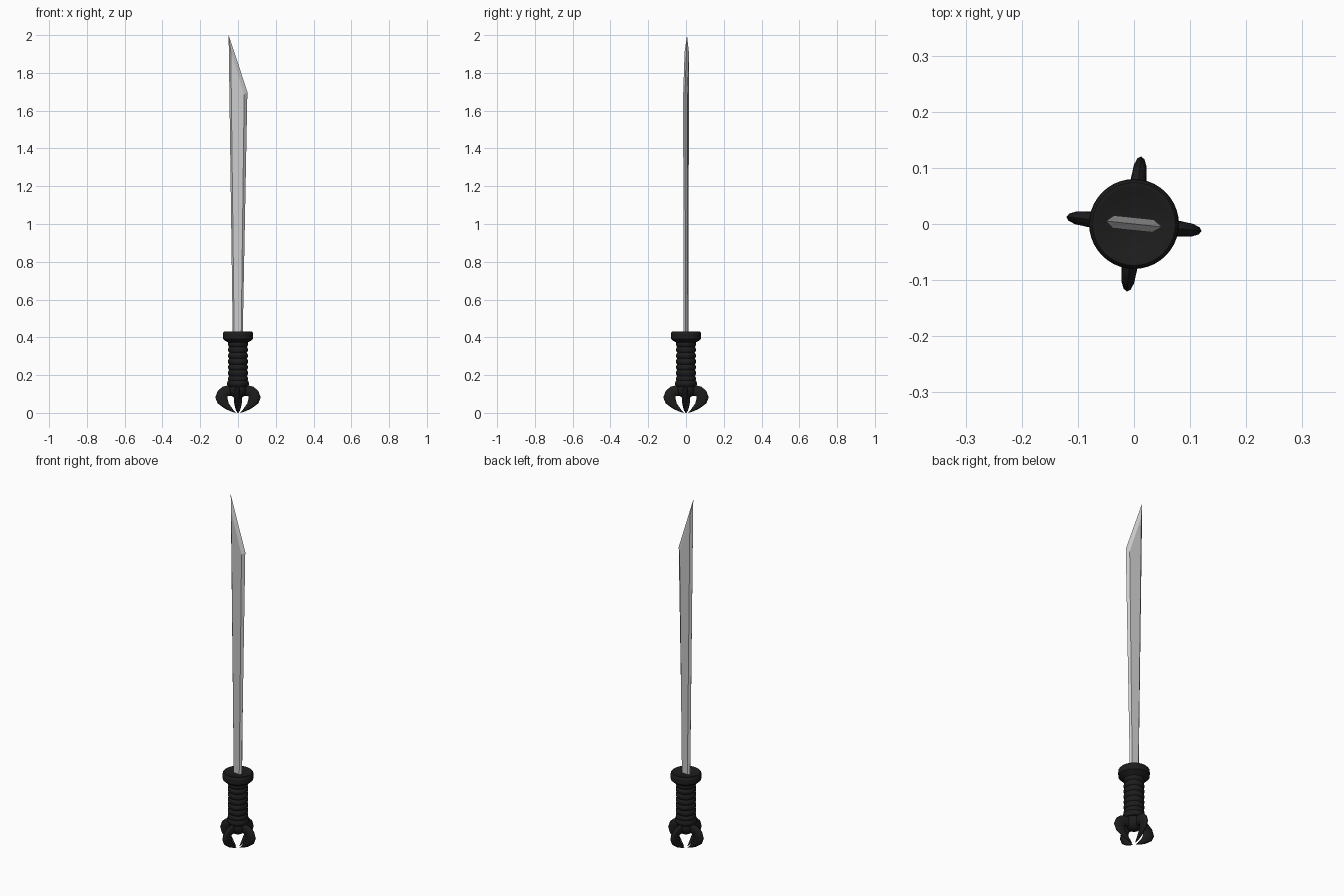
import bpy, bmesh, math
from mathutils import Matrix, Vector

if "Cube" in bpy.data.objects:
    bpy.data.objects.remove(bpy.data.objects["Cube"])

TWIST = math.radians(-6)

black = bpy.data.materials.new("black_metal")
black.diffuse_color = (0.012, 0.012, 0.012, 1)
black.use_nodes = True
black.node_tree.nodes["Principled BSDF"].inputs["Base Color"].default_value = black.diffuse_color


def finish(name, verts, faces, mat=None, smooth=None):
    mesh = bpy.data.meshes.new(name)
    mesh.from_pydata(verts, [], faces)
    bm = bmesh.new()
    bm.from_mesh(mesh)
    bmesh.ops.remove_doubles(bm, verts=bm.verts, dist=1e-5)
    bmesh.ops.recalc_face_normals(bm, faces=bm.faces)
    bm.to_mesh(mesh)
    bm.free()
    obj = bpy.data.objects.new(name, mesh)
    bpy.context.collection.objects.link(obj)
    if mat:
        mesh.materials.append(mat)
    if smooth:
        bpy.ops.object.select_all(action='DESELECT')
        bpy.context.view_layer.objects.active = obj
        obj.select_set(True)
        bpy.ops.object.shade_smooth_by_angle(angle=math.radians(smooth))
    return obj


def skin(rings):
    """Join equal-sized closed rings and cap both ends."""
    n = len(rings[0])
    verts = [v for r in rings for v in r]
    faces = [(i * n + j, i * n + (j + 1) % n, (i + 1) * n + (j + 1) % n, (i + 1) * n + j)
             for i in range(len(rings) - 1) for j in range(n)]
    last = (len(rings) - 1) * n
    faces += [tuple(reversed(range(n))), tuple(range(last, last + n))]
    return verts, faces


def lathe(name, profile, sides=40):
    rings = [[(r * math.cos(2 * math.pi * k / sides), r * math.sin(2 * math.pi * k / sides), z)
              for k in range(sides)] for r, z in profile]
    return finish(name, *skin(rings), black, 40)


# Blade: sharp outline with a raised flat on each side
outline = [(-0.028, 0.40), (0.025, 0.40), (0.05, 1.70), (-0.05, 2.0)]
flat = [(-0.019, 0.40), (0.018, 0.40), (0.034, 1.685), (-0.037, 1.91)]
verts = [(x, 0, z) for x, z in outline]
verts += [(x, s * 0.0115, z) for s in (-1, 1) for x, z in flat]
faces = [(4, 5, 6, 7), (8, 9, 10, 11)]
for base in (4, 8):
    for i in range(4):
        j = (i + 1) % 4
        faces.append((i, j, base + j, base + i))
blade = finish("blade", verts, faces)
blade.rotation_euler.z = TWIST

# Guard disc with rounded rim and shallow dish
lathe("guard", [(0.045, 0.36), (0.053, 0.375), (0.070, 0.382), (0.079, 0.391), (0.080, 0.41),
                (0.079, 0.424), (0.074, 0.430), (0.066, 0.430), (0.056, 0.424), (0.001, 0.424)])

# Grip made of stacked rounded rings
grip = [(0.001, 0.16)]
rings, bottom, top = 7, 0.165, 0.38
pitch = (top - bottom) / rings
for i in range(rings):
    z = bottom + i * pitch
    grip += [(0.046, z), (0.051, z + pitch * 0.16), (0.053, z + pitch * 0.5),
             (0.051, z + pitch * 0.84)]
grip += [(0.046, top), (0.001, top)]
lathe("grip", grip)

# Collar and rounded pommel core
lathe("pommel_collar", [(0.001, 0.14), (0.05, 0.14), (0.057, 0.148), (0.058, 0.158),
                        (0.055, 0.168), (0.046, 0.174), (0.001, 0.174)])
core = [(max(0.001, 0.046 * math.sin(math.pi * k / 16)), 0.122 - 0.046 * math.cos(math.pi * k / 16))
        for k in range(17)]
lathe("pommel_core", core, 32)

# Four curved claws: (outer r, outer z, inner r, inner z, half width)
stations = [(0.020, 0.142, 0.020, 0.090, 0.014), (0.050, 0.146, 0.040, 0.090, 0.015),
            (0.082, 0.139, 0.049, 0.090, 0.015), (0.109, 0.115, 0.055, 0.088, 0.014),
            (0.121, 0.081, 0.056, 0.076, 0.013), (0.108, 0.050, 0.049, 0.050, 0.012),
            (0.068, 0.021, 0.033, 0.027, 0.009), (0.040, 0.009, 0.023, 0.013, 0.006),
            (0.013, 0.000, 0.012, 0.002, 0.001)]
for k in range(4):
    turn = Matrix.Rotation(TWIST + k * math.pi / 2, 3, 'Z')
    sections = []
    for ro, zo, ri, zi, w in stations:
        outer, inner = Vector((ro, 0, zo)), Vector((ri, 0, zi))
        mid, half = (outer + inner) / 2, (outer - inner) / 2
        sections.append([turn @ (mid + half * math.cos(a) + Vector((0, w * math.sin(a), 0)))
                         for a in (2 * math.pi * i / 12 for i in range(12))])
    finish(f"pommel_claw_{k + 1}", *skin(sections), black, 50)
